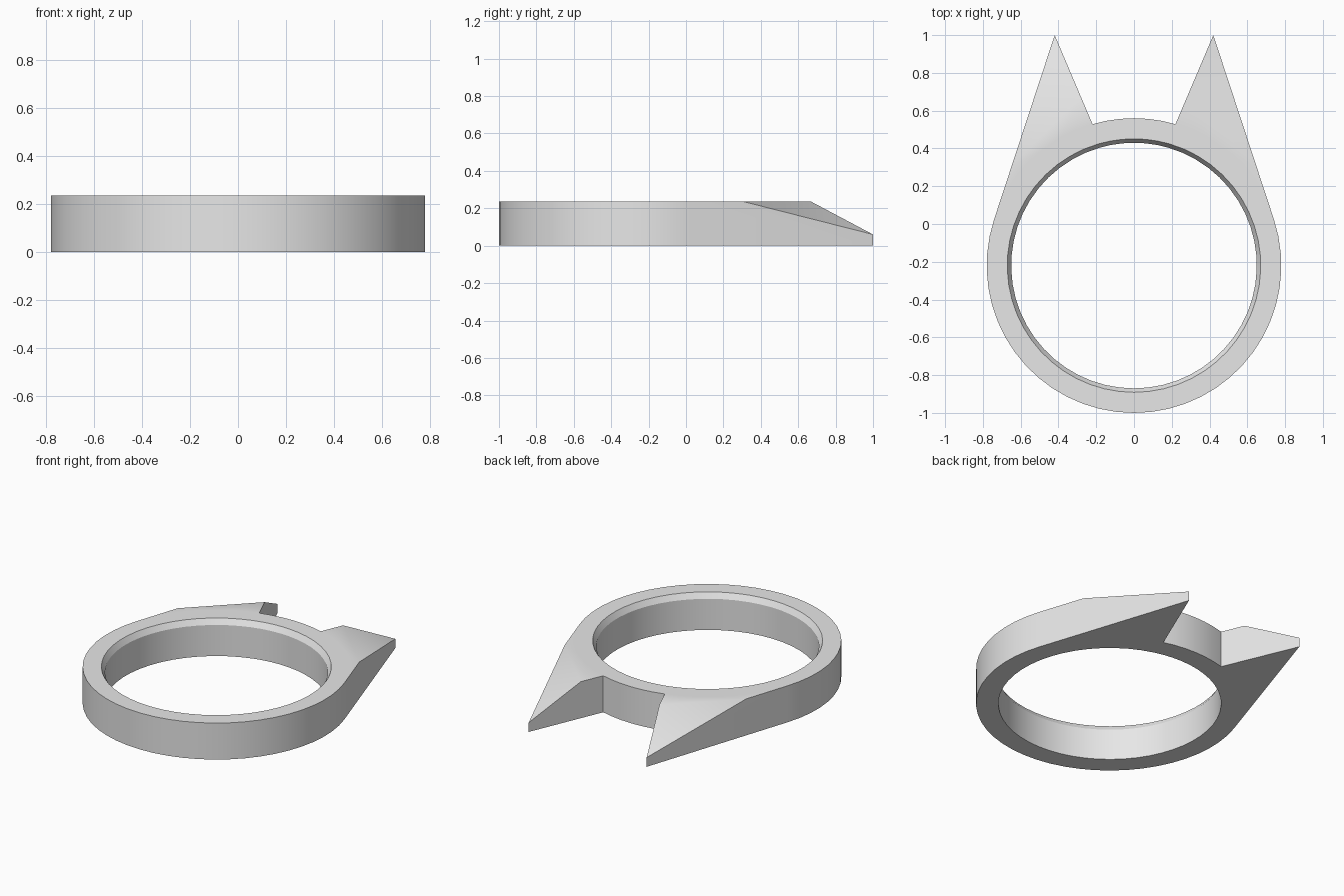
import bpy, bmesh, math
from mathutils import Vector

cube = bpy.data.objects.get("Cube")
if cube:
    bpy.data.objects.remove(cube, do_unlink=True)

# Main dimensions
HEIGHT = 0.235
CENTER_Y = -0.22
OUTER, RIM, INNER = 0.78, 0.671, 0.65
CHAMFER = 0.035
TIP = Vector((0.42, 1.0, 0.06))
CREASE_OUT_Y, CREASE_IN_Y = 0.31, 0.67

# Ear base: outer side leaves the ring at its tangent, inner side at a corner
to_tip = Vector((TIP.x, TIP.y - CENTER_Y))
tangent = math.atan2(to_tip.y, to_tip.x) - math.acos(OUTER / to_tip.length)
corner = math.atan2(0.75, 0.22)

# Arcs around the ring: (start, end, steps, ear side or 0)
arcs = [
    (tangent, corner, 8, 1),
    (corner, math.pi - corner, 6, 0),
    (math.pi - corner, math.pi - tangent, 8, -1),
    (math.pi - tangent, 2 * math.pi + tangent, 32, 0),
]
angles, sides = [], []
for start, end, steps, side in arcs:
    for i in range(steps):
        angles.append(start + (end - start) * i / steps)
        sides.append(side)

# Band cross-section, radius and height, beginning with the outer wall
profile = [(OUTER, 0), (OUTER, HEIGHT), (RIM, HEIGHT),
           (INNER, HEIGHT - CHAMFER), (INNER, 0)]

bm = bmesh.new()
columns = [[bm.verts.new((r * math.cos(a), CENTER_Y + r * math.sin(a), z))
            for r, z in profile] for a in angles]
count = len(columns)

# Ring band, left open where the ears join it
for i, side in enumerate(sides):
    a, b = columns[i], columns[(i + 1) % count]
    for k in range(len(profile)):
        if k == 0 and side:
            continue
        n = (k + 1) % len(profile)
        bm.faces.new((a[k], a[n], b[n], b[k]))


def on_edge(base, y):
    """Point at the given y on the top edge from an ear's base to its tip."""
    t = (y - base.y) / (TIP.y - base.y)
    return base.x + (TIP.x * math.copysign(1, base.x) - base.x) * t, y, HEIGHT


# Pointed ears with sloping tops
for side in (1, -1):
    first = sides.index(side)
    arc = columns[first:first + sides.count(side) + 1]
    if side < 0:
        arc.reverse()
    low = [c[0] for c in arc]
    top = [c[1] for c in arc]
    crease_out = bm.verts.new(on_edge(top[0].co, CREASE_OUT_Y))
    crease_in = bm.verts.new(on_edge(top[-1].co, CREASE_IN_Y))
    tip_top = bm.verts.new((side * TIP.x, TIP.y, TIP.z))
    tip_low = bm.verts.new((side * TIP.x, TIP.y, 0))
    bm.faces.new(top + [crease_in, crease_out])
    bm.faces.new((crease_out, crease_in, tip_top))
    bm.faces.new(low + [tip_low])
    bm.faces.new((low[0], top[0], crease_out, tip_top, tip_low))
    bm.faces.new((low[-1], top[-1], crease_in, tip_top, tip_low))

bmesh.ops.recalc_face_normals(bm, faces=bm.faces[:])
mesh = bpy.data.meshes.new("eared_ring")
bm.to_mesh(mesh)
bm.free()

# Plain grey material
grey = bpy.data.materials.new("light_grey")
grey.use_nodes = True
color = (0.8, 0.8, 0.8, 1)
grey.diffuse_color = color
grey.node_tree.nodes["Principled BSDF"].inputs["Base Color"].default_value = color
mesh.materials.append(grey)

ring = bpy.data.objects.new("eared_ring", mesh)
bpy.context.collection.objects.link(ring)
bpy.ops.object.select_all(action='DESELECT')
ring.select_set(True)
bpy.context.view_layer.objects.active = ring
bpy.ops.object.shade_smooth_by_angle(angle=math.radians(30))
